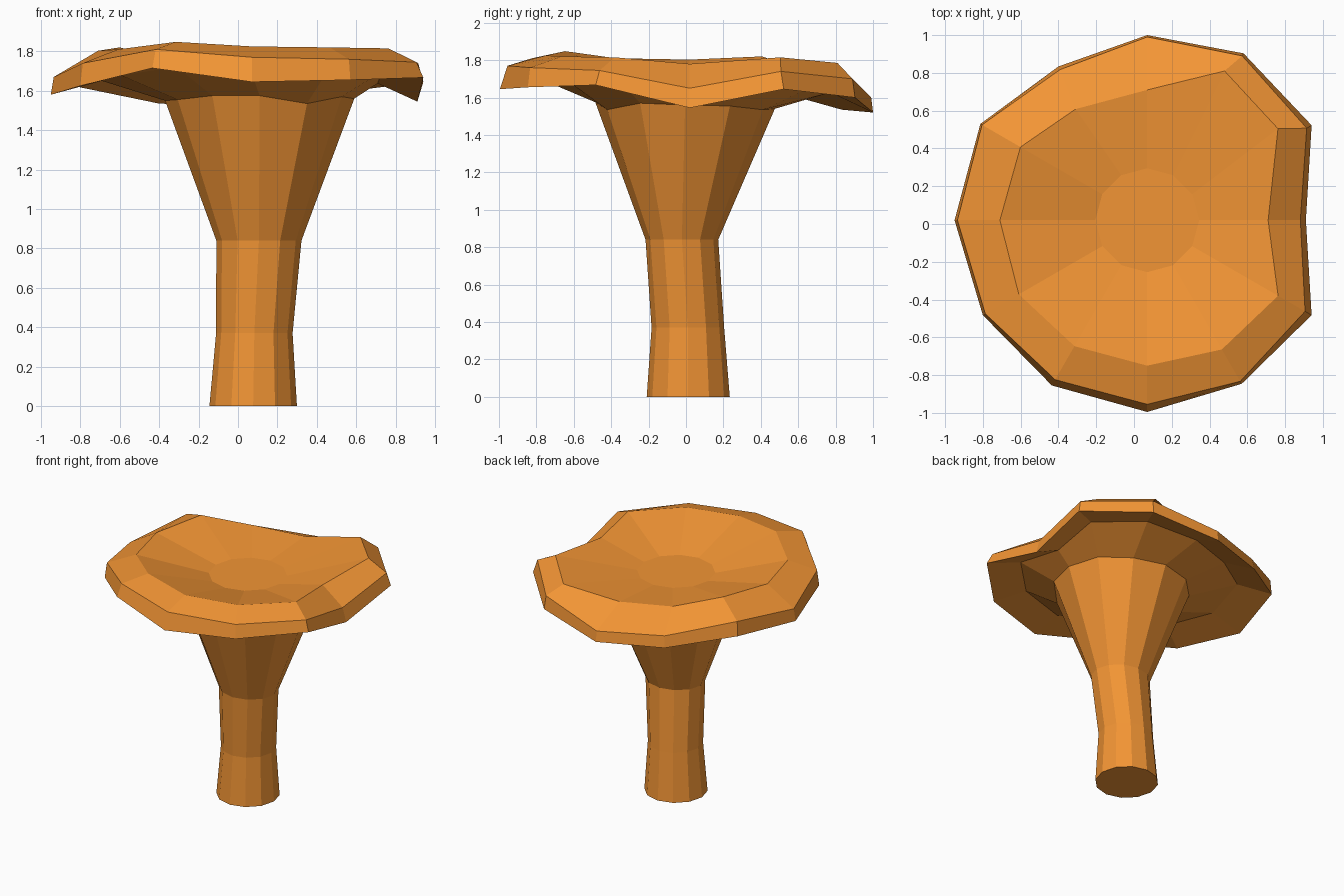
import bpy, bmesh
from math import cos, sin, tau, radians

if "Cube" in bpy.data.objects:
    bpy.data.objects.remove(bpy.data.objects["Cube"])

N = 12
orange = bpy.data.materials.new("orange")
orange.diffuse_color = (0.89, 0.3, 0.035, 1)
orange.use_nodes = True
orange.node_tree.nodes["Principled BSDF"].inputs["Base Color"].default_value = orange.diffuse_color


def ring(radii, heights, cx=0.07, cy=0.02, squash=1.0, turn={}):
    """12 points around a centre; radii and heights may be single values or lists.
    turn moves single points along the ring, in degrees."""
    r = radii if isinstance(radii, list) else [radii] * N
    z = heights if isinstance(heights, list) else [heights] * N
    angles = [tau * i / N + radians(turn.get(i, 0)) for i in range(N)]
    return [(cx + r[i] * cos(a), cy + r[i] * sin(a) * squash, z[i])
            for i, a in enumerate(angles)]


def loft(name, rings, close_first=False, close_last=False):
    """Skin a stack of rings with flat quads."""
    bm = bmesh.new()
    loops = [[bm.verts.new(p) for p in r] for r in rings]
    for a, b in zip(loops, loops[1:]):
        for i in range(N):
            j = (i + 1) % N
            bm.faces.new((a[i], a[j], b[j], b[i]))
    if close_first:
        bm.faces.new(loops[0][::-1])
    if close_last:
        bm.faces.new(loops[-1])
    mesh = bpy.data.meshes.new(name)
    bm.to_mesh(mesh)
    bm.free()
    mesh.materials.append(orange)
    obj = bpy.data.objects.new(name, mesh)
    bpy.context.collection.objects.link(obj)
    return obj


# Stem flaring out into the underside of the cap
flare_z = [1.56, 1.555, 1.535, 1.54, 1.54, 1.55, 1.55, 1.555, 1.575, 1.575, 1.535, 1.57]
flare = ring(0.48, flare_z, 0.11, -0.005)
loft("stem", [
    ring(0.222, 0.0, 0.077, 0.012),
    ring(0.194, 0.37, 0.083, 0.01),
    ring(0.216, 0.84, 0.106, -0.022, squash=0.9),
    flare,
], close_first=True)

# Wavy cap: radii and heights listed every 30 degrees, starting at +x
rim_r = [0.84, 1.005, 1.02, 0.98, 0.94, 1.02, 1.02, 1.005, 1.01, 1.015, 1.0, 1.005]
rim_z = [1.545, 1.645, 1.6, 1.52, 1.535, 1.62, 1.58, 1.625, 1.715, 1.645, 1.655, 1.667]
edge_in = [0.965, 0.97, 0.985, 0.99, 0.98, 0.99, 0.985, 0.985, 0.965, 0.96, 0.985, 0.96]
edge_z = [1.65, 1.74, 1.7, 1.6, 1.62, 1.73, 1.67, 1.74, 1.81, 1.77, 1.76, 1.745]
crest_r = [0.64, 0.845, 0.89, 0.69, 0.7, 0.775, 0.78, 0.785, 0.77, 0.77, 0.79, 0.8]
crest_z = [1.78, 1.815, 1.785, 1.72, 1.745, 1.82, 1.803, 1.81, 1.848, 1.825, 1.82, 1.815]

loft("cap", [
    flare,
    ring([r * 0.76 for r in rim_r], [z * 0.5 + 0.865 for z in rim_z]),
    ring(rim_r, rim_z),
    ring([r * k for r, k in zip(rim_r, edge_in)], edge_z),
    ring(crest_r, crest_z, turn={1: 5, 2: 2.6, 4: 2.8}),
    ring(0.275, 1.69),
], close_last=True)
